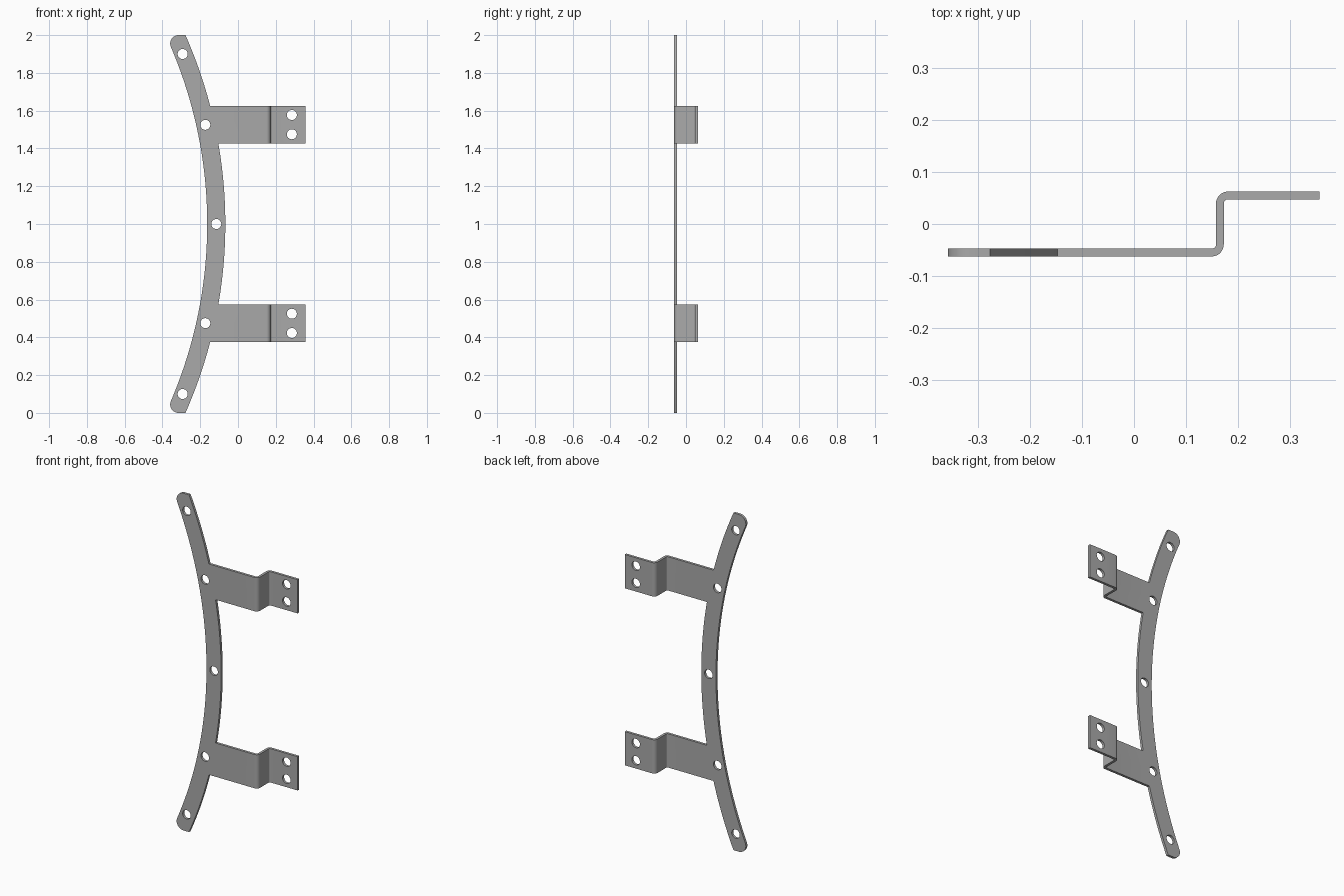
import bpy, bmesh
from math import sin, cos, pi, sqrt, atan2, asin
from mathutils import Vector

cube = bpy.data.objects.get("Cube")
if cube:
    bpy.data.objects.remove(cube, do_unlink=True)

# Sheet metal sizes
THICK, HOLE = 0.015, 0.0265
R_OUT, R_IN = 2.475, 2.379          # edges of the curved strip
ARC_X = -0.067 - R_OUT              # centre of the curve
FILLET = 0.045
TAB_LOW, TAB_HIGH = 0.425, 0.625    # tab heights from the middle
BEND, FLAT_Y, LEG_X = 0.0155, 0.055, 0.1655
RIGHT_END = 0.358

# Lengths along the unfolded tab
arc_len = BEND * pi / 2
u1 = LEG_X - BEND
u2 = u1 + arc_len
u3 = u2 + 2 * (FLAT_Y - BEND)
u4 = u3 + arc_len
x4 = LEG_X + BEND
u_end = u4 + RIGHT_END - x4


def arc(cx, cz, r, a, b, n):
    return [(cx + r * cos(a + (b - a) * i / n), cz + r * sin(a + (b - a) * i / n))
            for i in range(n + 1)]


def fold(u, d, z):
    """Map a point of the flat pattern, at depth d, onto the bent sheet."""
    if u <= u1:
        return Vector((u, d - FLAT_Y, z))
    if u <= u2:
        t = (u - u1) / BEND
        return Vector((u1 + (BEND - d) * sin(t), BEND - FLAT_Y - (BEND - d) * cos(t), z))
    if u <= u3:
        return Vector((LEG_X - d, BEND - FLAT_Y + u - u2, z))
    if u <= u4:
        t = (u - u3) / BEND
        return Vector((x4 - (BEND + d) * cos(t), FLAT_Y - BEND + (BEND + d) * sin(t), z))
    return Vector((x4 + u - u4, FLAT_Y + d, z))


# Upper half of the outline, then mirrored
fz = 1 - FILLET
fx = ARC_X + sqrt((R_IN + FILLET) ** 2 - fz ** 2)
touch = atan2(fz, fx - ARC_X)
half = arc(ARC_X, 0, R_OUT, 0, asin(TAB_LOW / R_OUT), 14)
half += [(u_end, TAB_LOW), (u_end, TAB_HIGH)]
half += arc(ARC_X, 0, R_OUT, asin(TAB_HIGH / R_OUT), asin(1 / R_OUT), 14)
half += arc(fx, fz, FILLET, pi / 2, pi + touch, 12)
half += arc(ARC_X, 0, R_IN, touch, 0, 30)[1:]
outline = half + [(u, -w) for u, w in reversed(half)][1:-1]

# Bolt holes
tab_u = u4 + 0.285 - x4
holes = [(-0.115, 0)]
for s in (1, -1):
    holes += [(-0.293, s * 0.9), (-0.173, s * 0.525),
              (tab_u, s * 0.475), (tab_u, s * 0.577)]
loops = [outline] + [arc(u, w, HOLE, 0, 2 * pi, 32)[:-1] for u, w in holes]

# Flat pattern
bm = bmesh.new()
edges = []
for pts in loops:
    vs = [bm.verts.new((u, -THICK / 2, w + 1)) for u, w in pts]
    edges += [bm.edges.new((vs[i - 1], vs[i])) for i in range(len(vs))]
bmesh.ops.triangle_fill(bm, use_beauty=True, edges=edges, normal=(0, -1, 0))

# Bend lines
STEPS = 8
for start in (u1, u3):
    for i in range(STEPS + 1):
        bmesh.ops.bisect_plane(bm, geom=bm.verts[:] + bm.edges[:] + bm.faces[:], dist=1e-6,
                               plane_co=(start + arc_len * i / STEPS, 0, 0), plane_no=(1, 0, 0))

# Thicken, then fold the tabs
out = bmesh.ops.extrude_face_region(bm, geom=bm.faces[:], use_keep_orig=True)
for v in out["geom"]:
    if isinstance(v, bmesh.types.BMVert):
        v.co.y += THICK
for v in bm.verts:
    v.co = fold(*v.co)
bmesh.ops.recalc_face_normals(bm, faces=bm.faces[:])

mesh = bpy.data.meshes.new("curved_bracket")
bm.to_mesh(mesh)
bm.free()
bracket = bpy.data.objects.new("curved_bracket", mesh)
bpy.context.collection.objects.link(bracket)

# Grey metal
GREY = (0.4, 0.4, 0.4, 1)
mat = bpy.data.materials.new("grey_metal")
mat.use_nodes = True
mat.diffuse_color = GREY
mat.node_tree.nodes["Principled BSDF"].inputs["Base Color"].default_value = GREY
mesh.materials.append(mat)

bpy.ops.object.select_all(action="DESELECT")
bracket.select_set(True)
bpy.context.view_layer.objects.active = bracket
bpy.ops.object.shade_smooth_by_angle(angle=pi / 6)
